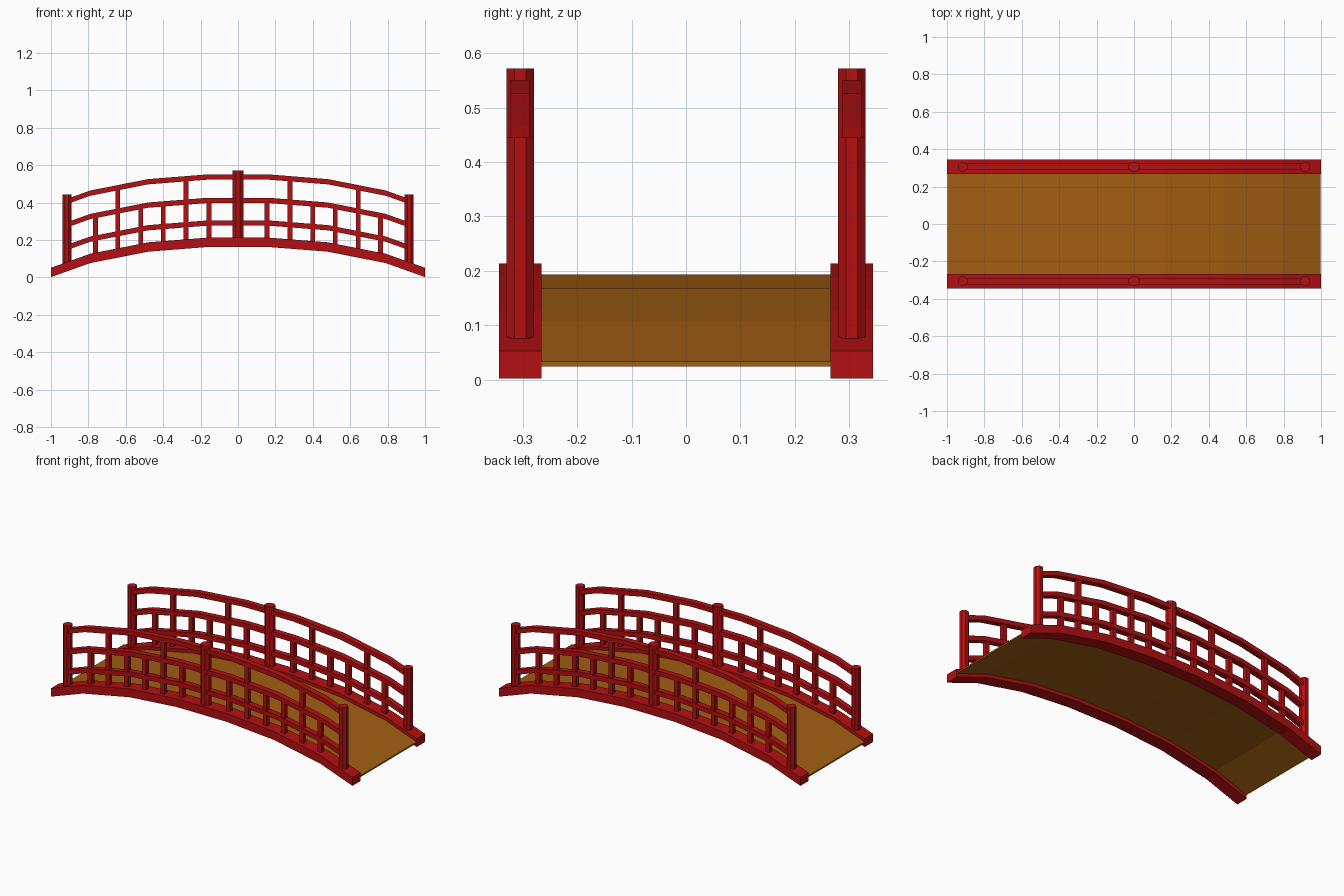
import bpy, bmesh, math

if "Cube" in bpy.data.objects:
    bpy.data.objects.remove(bpy.data.objects["Cube"])

# Half of the arched profile: x and height of the beam's top edge
HALF = [(0.165, 0.213), (0.48, 0.188), (0.79, 0.127), (1.0, 0.052)]
ARCH = [(-x, z) for x, z in reversed(HALF)] + HALF
SIDE_Y = 0.305


def material(name, rgb):
    m = bpy.data.materials.new(name)
    m.diffuse_color = (*rgb, 1)
    m.use_nodes = True
    m.node_tree.nodes["Principled BSDF"].inputs["Base Color"].default_value = m.diffuse_color
    return m


RED = material("red lacquer", (0.45, 0.005, 0.006))
WOOD = material("deck wood", (0.36, 0.112, 0.006))


def arch_z(x):
    for (x0, z0), (x1, z1) in zip(ARCH, ARCH[1:]):
        if x0 <= x <= x1:
            return z0 + (z1 - z0) * (x - x0) / (x1 - x0)


def finish(name, bm, mat):
    bmesh.ops.recalc_face_normals(bm, faces=bm.faces)
    me = bpy.data.meshes.new(name)
    bm.to_mesh(me)
    bm.free()
    me.materials.append(mat)
    ob = bpy.data.objects.new(name, me)
    bpy.context.collection.objects.link(ob)
    return ob


def arch_strip(name, end_x, low, high, y, width, mat):
    """Box section swept along the arch, offset vertically."""
    xs = [-end_x] + [x for x, _ in ARCH if abs(x) < end_x] + [end_x]
    bm = bmesh.new()
    rings = []
    for x in xs:
        z = arch_z(x)
        rings.append([bm.verts.new((x, y + s * width / 2, z + o))
                      for s, o in ((-1, low), (1, low), (1, high), (-1, high))])
    for a, b in zip(rings, rings[1:]):
        for i in range(4):
            j = (i + 1) % 4
            bm.faces.new((a[i], a[j], b[j], b[i]))
    bm.faces.new(rings[0])
    bm.faces.new(rings[-1])
    return finish(name, bm, mat)


def upright(name, x, y, z0, z1, wx, wy, sides):
    """Vertical prism with flat sides facing the axes."""
    bm = bmesh.new()
    bmesh.ops.create_cone(bm, cap_ends=True, segments=sides, radius1=1, radius2=1, depth=1)
    r = math.cos(math.pi / sides)
    turn = math.pi / sides
    for i, v in enumerate(bm.verts):
        a = math.atan2(v.co.y, v.co.x) + turn
        v.co = (x + math.cos(a) / r * wx / 2, y + math.sin(a) / r * wy / 2,
                z0 if v.co.z < 0 else z1)
    return finish(name, bm, RED)


# Walking deck
arch_strip("deck", 0.998, -0.029, -0.020, 0, 0.54, WOOD)

for side, y in (("front", -SIDE_Y), ("back", SIDE_Y)):
    # Side beam
    arch_strip(side + "_beam", 1.0, -0.05, 0.0, y, 0.078, RED)
    # Three handrails
    for label, top in (("lower", 0.092), ("middle", 0.213), ("top", 0.338)):
        arch_strip(f"{side}_{label}_rail", 0.915, top - 0.028, top, y, 0.035, RED)
    # Main octagonal posts
    upright(side + "_centre_post", 0, y, 0.18, 0.572, 0.058, 0.05, 8)
    for label, x in (("left", -0.915), ("right", 0.915)):
        upright(f"{side}_{label}_post", x, y, 0.075, 0.445, 0.048, 0.05, 8)
    # Balusters: every second pair reaches the top rail
    for i, x in enumerate((0.155, 0.278, 0.4, 0.52, 0.643, 0.762)):
        reach = 0.325 if i in (1, 4) else 0.2
        for label, sx in (("left", -x), ("right", x)):
            z = arch_z(sx)
            upright(f"{side}_{label}_baluster_{i + 1}", sx, y,
                    z - 0.02, z + reach, 0.026, 0.026, 4)
